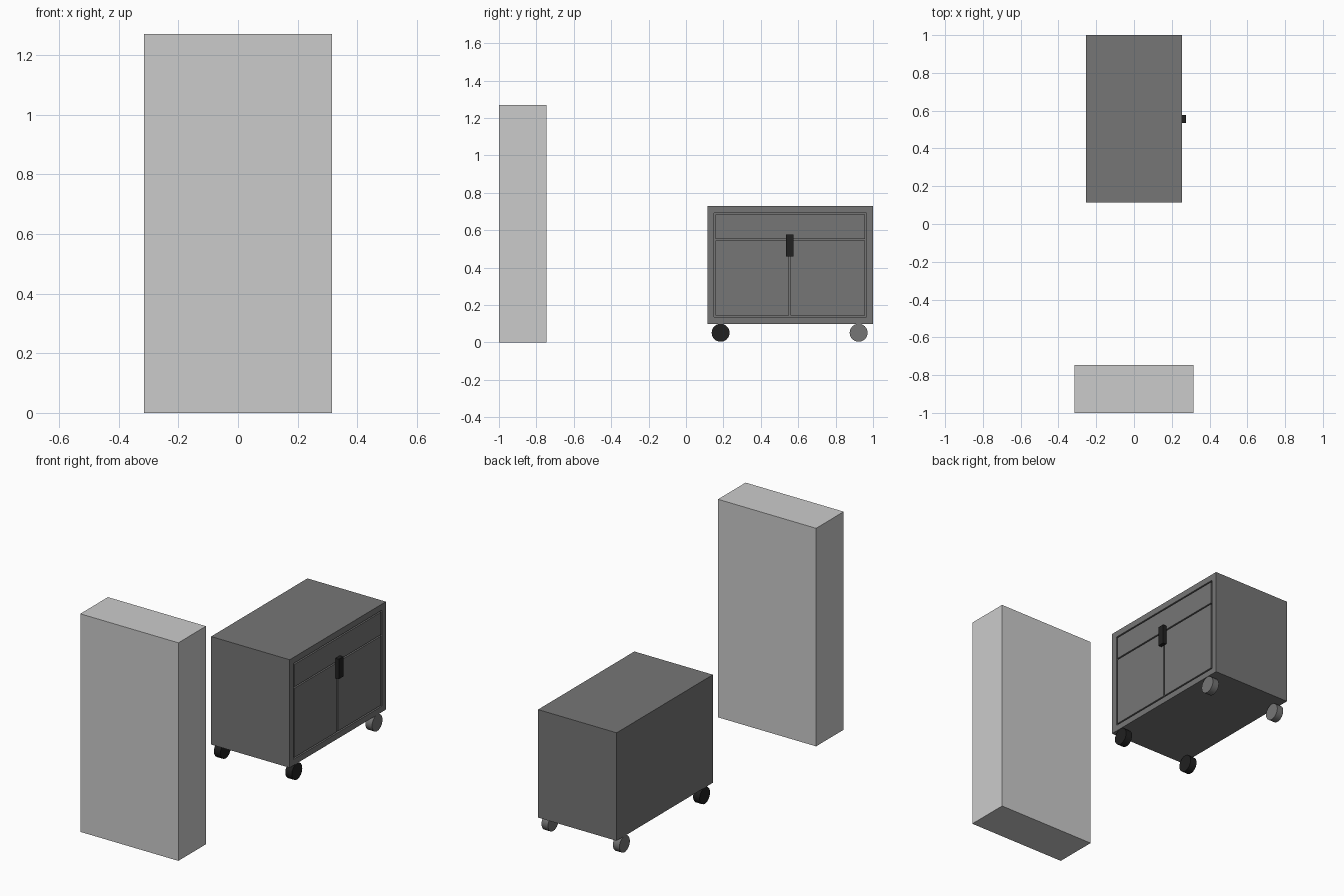
import bpy, bmesh, math
from mathutils import Matrix

if "Cube" in bpy.data.objects:
    bpy.data.objects.remove(bpy.data.objects["Cube"])


def material(name, v):
    m = bpy.data.materials.new(name)
    m.diffuse_color = (v, v, v, 1)
    m.use_nodes = True
    m.node_tree.nodes["Principled BSDF"].inputs["Base Color"].default_value = m.diffuse_color
    return m


DARK = material("dark_grey", 0.18)
BLACK = material("black", 0.015)


def finish(name, bm, mat):
    me = bpy.data.meshes.new(name)
    bmesh.ops.recalc_face_normals(bm, faces=bm.faces)
    bm.to_mesh(me)
    bm.free()
    ob = bpy.data.objects.new(name, me)
    bpy.context.collection.objects.link(ob)
    if mat:
        me.materials.append(mat)
    return ob


def box_mesh(x, y, z):
    bm = bmesh.new()
    size = Matrix.Diagonal((x[1] - x[0], y[1] - y[0], z[1] - z[0], 1))
    bmesh.ops.create_cube(bm, size=1, matrix=Matrix.Translation(
        (sum(x) / 2, sum(y) / 2, sum(z) / 2)) @ size)
    return bm


def box(name, x, y, z, mat=None):
    return finish(name, box_mesh(x, y, z), mat)


# Tall plain block at the front
box("tall_block", (-0.316, 0.316), (-1.0, -0.746), (0, 1.27))

# Cabinet carcass with a shallow recess in its +x face
FX = 0.253
Y0, Y1, Z0, Z1 = 0.151, 0.964, 0.135, 0.693
bm = box_mesh((-FX, FX), (0.114, 1.0), (0.10, 0.729))
face = max(bm.faces, key=lambda f: f.calc_center_median().x)
bmesh.ops.inset_individual(bm, faces=[face], thickness=0.036)
for v in face.verts:
    v.co.y = Y0 if v.co.y < 0.55 else Y1
    v.co.z = Z0 if v.co.z < 0.4 else Z1
inner = bmesh.ops.extrude_discrete_faces(bm, faces=[face])["faces"][0]
for v in inner.verts:
    v.co.x -= 0.015
finish("cabinet_body", bm, DARK)

# Drawer front and two doors, flush with narrow gaps
GAP, MID, SPLIT = 0.008, 0.556, 0.55
PX = (FX - 0.016, FX)
box("drawer_front", PX, (Y0 + GAP, Y1 - GAP), (SPLIT + GAP / 2, Z1 - GAP), DARK)
for side, ya, yb in (("left", Y0 + GAP, MID - GAP / 2), ("right", MID + GAP / 2, Y1 - GAP)):
    box(side + "_door", PX, (ya, yb), (Z0 + GAP, SPLIT - GAP / 2), DARK)

# Latch handle
box("latch_handle", (FX - 0.002, 0.275), (0.535, 0.576), (0.461, 0.577), BLACK)

# Wheels: black pair in front, grey pair behind
for end, y, mat in (("front", 0.185, BLACK), ("rear", 0.923, DARK)):
    for side, x in (("left", -0.23), ("right", 0.23)):
        bm = bmesh.new()
        bmesh.ops.create_cone(
            bm, cap_ends=True, segments=24, radius1=0.048, radius2=0.048, depth=0.042,
            matrix=Matrix.Translation((x, y, 0.052)) @ Matrix.Rotation(math.pi / 2, 4, 'Y'))
        wheel = finish(f"{end}_{side}_wheel", bm, mat)
        for p in wheel.data.polygons:
            p.use_smooth = len(p.vertices) == 4
